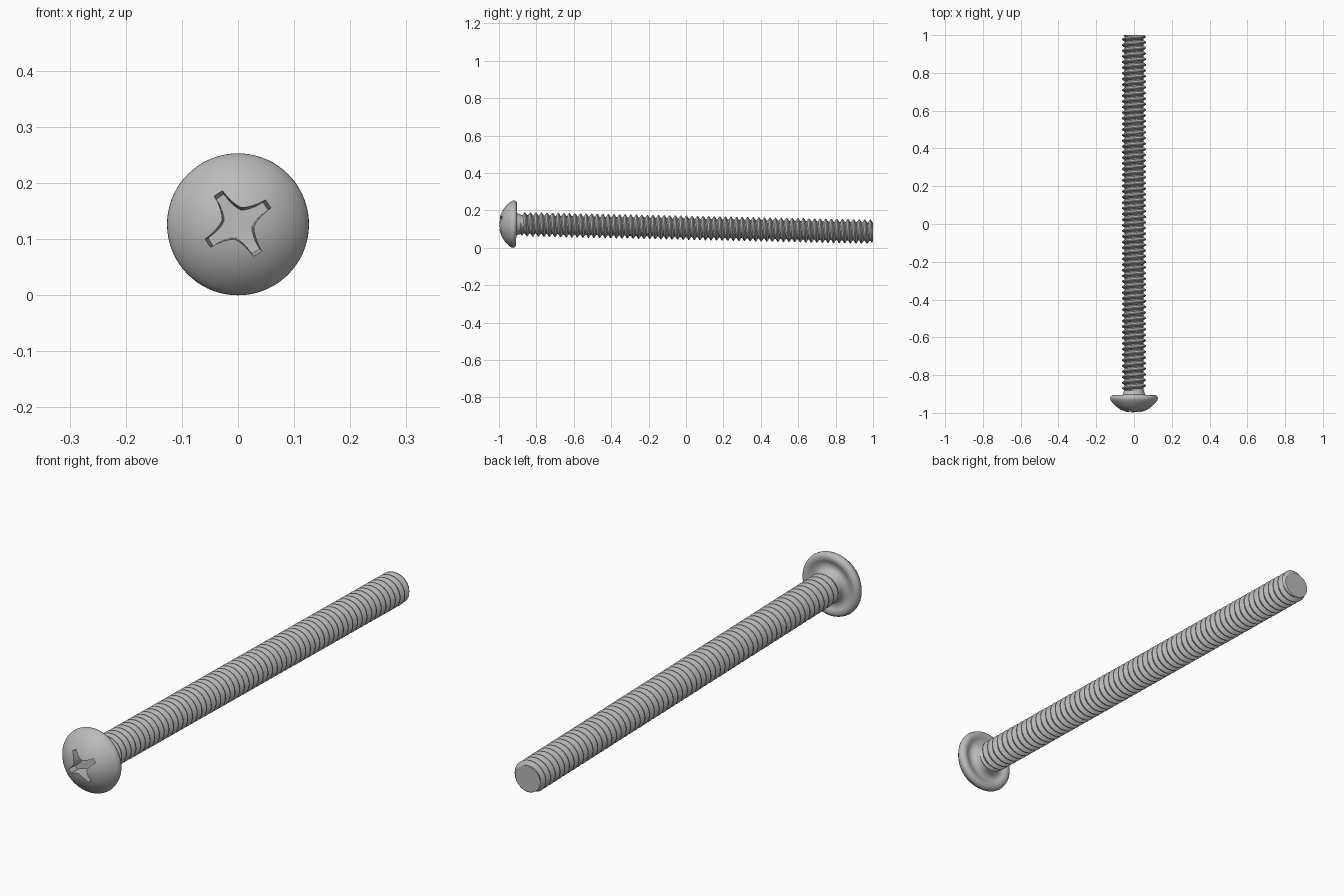
import bpy, bmesh
from math import sin, cos, pi, radians, asin
from mathutils import Matrix

if "Cube" in bpy.data.objects:
    bpy.data.objects.remove(bpy.data.objects["Cube"])

HEAD_R, DOME_R, ROOT_R, CREST_R = 0.1265, 0.148, 0.049, 0.0645
PITCH, START, END = 0.0298, 0.108, 2.0
# the screw lies on its head, so its tip leans down
LEAN = (Matrix.Translation((0, -0.925, HEAD_R)) @ Matrix.Rotation(radians(-1.22), 4, 'X')
        @ Matrix.Translation((0, -0.075, 0)))

steel = bpy.data.materials.new("steel grey")
steel.use_nodes = True
GREY = (0.5, 0.5, 0.5, 1)
steel.diffuse_color = GREY
steel.node_tree.nodes["Principled BSDF"].inputs["Base Color"].default_value = GREY


def finish(bm, name):
    bmesh.ops.remove_doubles(bm, verts=bm.verts, dist=1e-5)
    bmesh.ops.recalc_face_normals(bm, faces=bm.faces)
    mesh = bpy.data.meshes.new(name)
    bm.to_mesh(mesh)
    bm.free()
    mesh.materials.append(steel)
    obj = bpy.data.objects.new(name, mesh)
    bpy.context.collection.objects.link(obj)
    obj.matrix_world = LEAN
    return obj


def smooth(obj, angle):
    bpy.ops.object.select_all(action='DESELECT')
    obj.select_set(True)
    bpy.context.view_layer.objects.active = obj
    bpy.ops.object.shade_smooth_by_angle(angle=radians(angle))


def lathe(profile, name, steps=72):
    """Spin (radius, distance along y) points about the y axis."""
    bm = bmesh.new()
    verts = [bm.verts.new((r, s, 0)) for r, s in profile]
    edges = [bm.edges.new(pair) for pair in zip(verts, verts[1:])]
    bmesh.ops.spin(bm, geom=verts + edges, cent=(0, 0, 0), axis=(0, 1, 0),
                   angle=2 * pi, steps=steps, use_merge=True)
    return finish(bm, name)


# domed head with rounded rim, hollowed underside and filleted neck
rim = asin(0.123 / DOME_R)
dome = [(DOME_R * sin(rim * i / 14), DOME_R * (1 - cos(rim * i / 14))) for i in range(15)]
under = [(0.126, 0.073), (HEAD_R, 0.079), (0.1245, 0.086), (0.119, 0.0915), (0.112, 0.094),
         (0.104, 0.094), (0.097, 0.092), (0.088, 0.087), (0.076, 0.087), (0.067, 0.090),
         (0.060, 0.096), (0.056, 0.104), (0.054, 0.114), (0.050, 0.118), (0, 0.118)]
head = lathe(dome + under, "screw_head")

# cross-shaped driver recess: tapered cutter
side = [(0.067, 0.009), (0.050, 0.0105), (0.038, 0.013), (0.028, 0.0165), (0.0205, 0.0205)]
arm = side + [(b, a) for a, b in reversed(side[:-1])]
outline = []
for k in range(4):
    turn = Matrix.Rotation(radians(33 + 90 * k), 2)
    for a, b in arm:
        outline.append((turn[0][0] * a + turn[0][1] * b, turn[1][0] * a + turn[1][1] * b))
bm = bmesh.new()
loops = [[bm.verts.new((x * f, s, z * f)) for x, z in outline]
         for s, f in ((-0.02, 1.05), (0.05, 0.87))]
for loop in loops:
    bm.faces.new(loop)
for i in range(len(outline)):
    j = (i + 1) % len(outline)
    bm.faces.new((loops[0][i], loops[0][j], loops[1][j], loops[1][i]))
cutter = finish(bm, "recess_cutter")
cutter.hide_render = True

cut = head.modifiers.new("recess", 'BOOLEAN')
cut.operation, cut.solver, cut.object = 'DIFFERENCE', 'EXACT', cutter
bpy.context.view_layer.objects.active = head
bpy.ops.object.modifier_apply(modifier=cut.name)
bpy.data.objects.remove(cutter)
smooth(head, 35)

# threaded shank: helical sheet of root flat, flank, crest flat, flank
STEPS = 40
CORNERS = ((0, ROOT_R), (0.2, ROOT_R), (0.53, CREST_R), (0.67, CREST_R), (1, ROOT_R))


def thread_radius(phase):
    phase %= 1
    for (p0, r0), (p1, r1) in zip(CORNERS, CORNERS[1:]):
        if phase <= p1:
            return r0 + (r1 - r0) * (phase - p0) / (p1 - p0)


bm = bmesh.new()
first, last = int(START / PITCH) - 2, int(END / PITCH) + 2
columns = []
for i in range(STEPS):
    turn, column = i / STEPS, []
    for k in range(first, last):
        for offset, _ in CORNERS[:-1]:
            s = min(max(PITCH * (k + offset + turn), START), END)
            # thread runs out at the neck and is chamfered at the tip
            r = min(thread_radius(s / PITCH - turn),
                    ROOT_R + 0.7 * (s - START), 0.056 + END - s)
            column.append(bm.verts.new((r * sin(2 * pi * turn), s, r * cos(2 * pi * turn))))
    columns.append(column)
for i, column in enumerate(columns):
    beyond = columns[i + 1] if i + 1 < STEPS else columns[0][4:]
    for m in range(len(beyond) - 1):
        bm.faces.new((column[m], column[m + 1], beyond[m + 1], beyond[m]))
bmesh.ops.remove_doubles(bm, verts=bm.verts, dist=1e-5)
bmesh.ops.holes_fill(bm, edges=[e for e in bm.edges if e.is_boundary], sides=0)
smooth(finish(bm, "threaded_shank"), 30)
